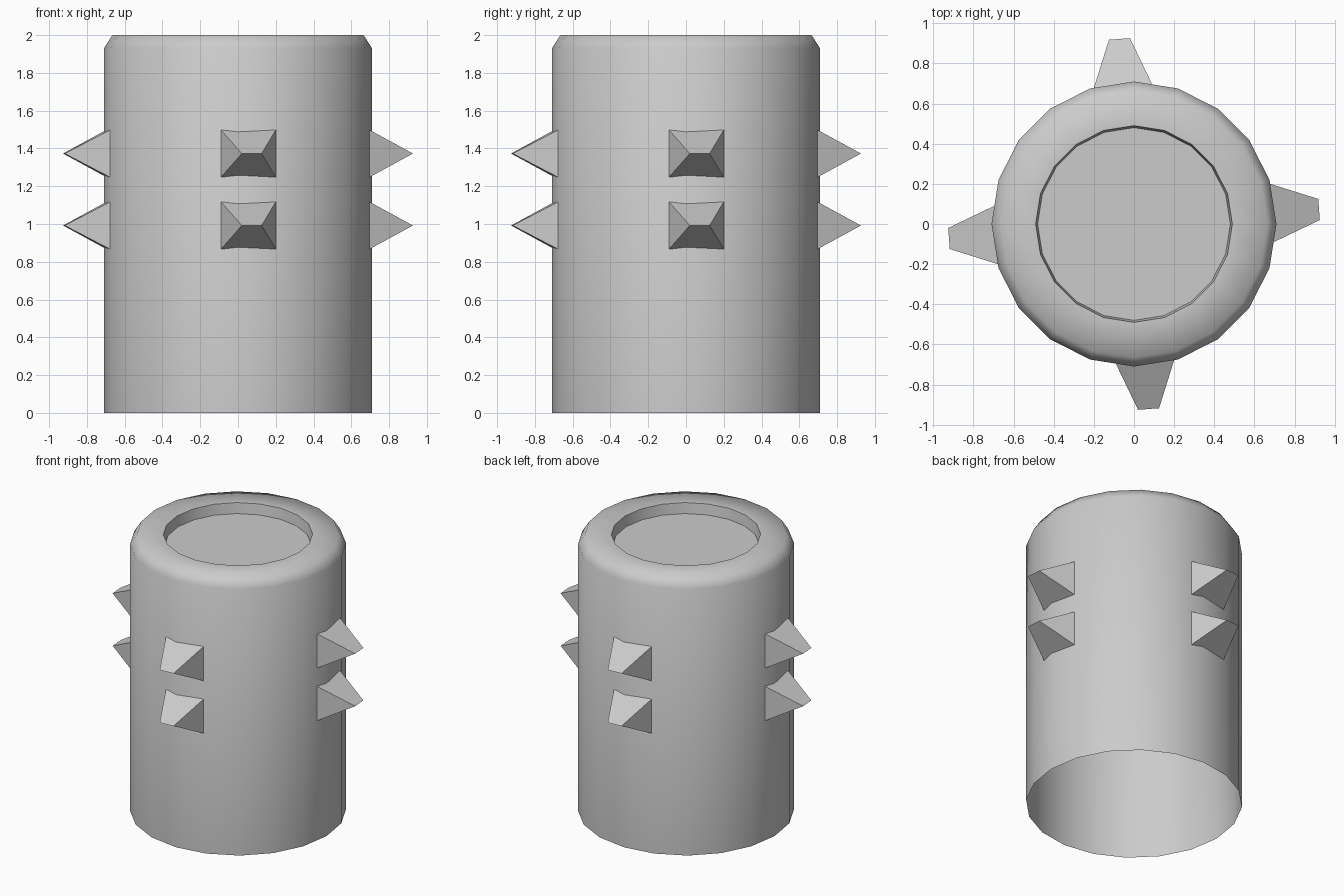
import bpy, bmesh, math
from mathutils import Matrix

if "Cube" in bpy.data.objects:
    bpy.data.objects.remove(bpy.data.objects["Cube"])

SIDES = 20


def make_object(name, bm):
    mesh = bpy.data.meshes.new(name)
    bm.to_mesh(mesh)
    bm.free()
    obj = bpy.data.objects.new(name, mesh)
    bpy.context.collection.objects.link(obj)
    return obj


# Body: open-bottomed drum with chamfered rim and recessed lid
def build_body():
    profile = [(0.71, 0.0), (0.71, 1.93), (0.665, 2.0), (0.49, 2.0), (0.48, 1.925)]
    bm = bmesh.new()
    rings = []
    for r, z in profile:
        ring = []
        for i in range(SIDES):
            a = 2 * math.pi * i / SIDES
            ring.append(bm.verts.new((r * math.cos(a), r * math.sin(a), z)))
        rings.append(ring)
    for low, high in zip(rings, rings[1:]):
        for i in range(SIDES):
            j = (i + 1) % SIDES
            bm.faces.new((low[i], low[j], high[j], high[i]))
    bm.faces.new(rings[-1])
    return make_object("drum_body", bm)


# Spike: wedge-topped stud with a short horizontal ridge
def build_spike(name, z, angle):
    bm = bmesh.new()
    left, right, h = (-0.09, -0.697), (0.20, -0.678), 0.125
    base = [bm.verts.new((*p, z + dz)) for p, dz in
            ((left, -h), (right, -h), (right, h), (left, h))]
    tip_l = bm.verts.new((0.02, -0.926, z))
    tip_r = bm.verts.new((0.125, -0.918, z))
    bl, br, tr, tl = base
    for face in ((bl, br, tip_r, tip_l), (br, tr, tip_r),
                 (tr, tl, tip_l, tip_r), (tl, bl, tip_l)):
        bm.faces.new(face)
    bm.transform(Matrix.Rotation(angle, 4, 'Z'))
    return make_object(name, bm)


body = build_body()
bpy.context.view_layer.objects.active = body
body.select_set(True)
bpy.ops.object.shade_smooth_by_angle(angle=math.radians(60))

# Two rows of spikes on four sides
for row, z in (("upper", 1.373), ("lower", 0.992)):
    for k, side in enumerate(("front", "right", "back", "left")):
        build_spike(f"{row}_spike_{side}", z, k * math.pi / 2)
